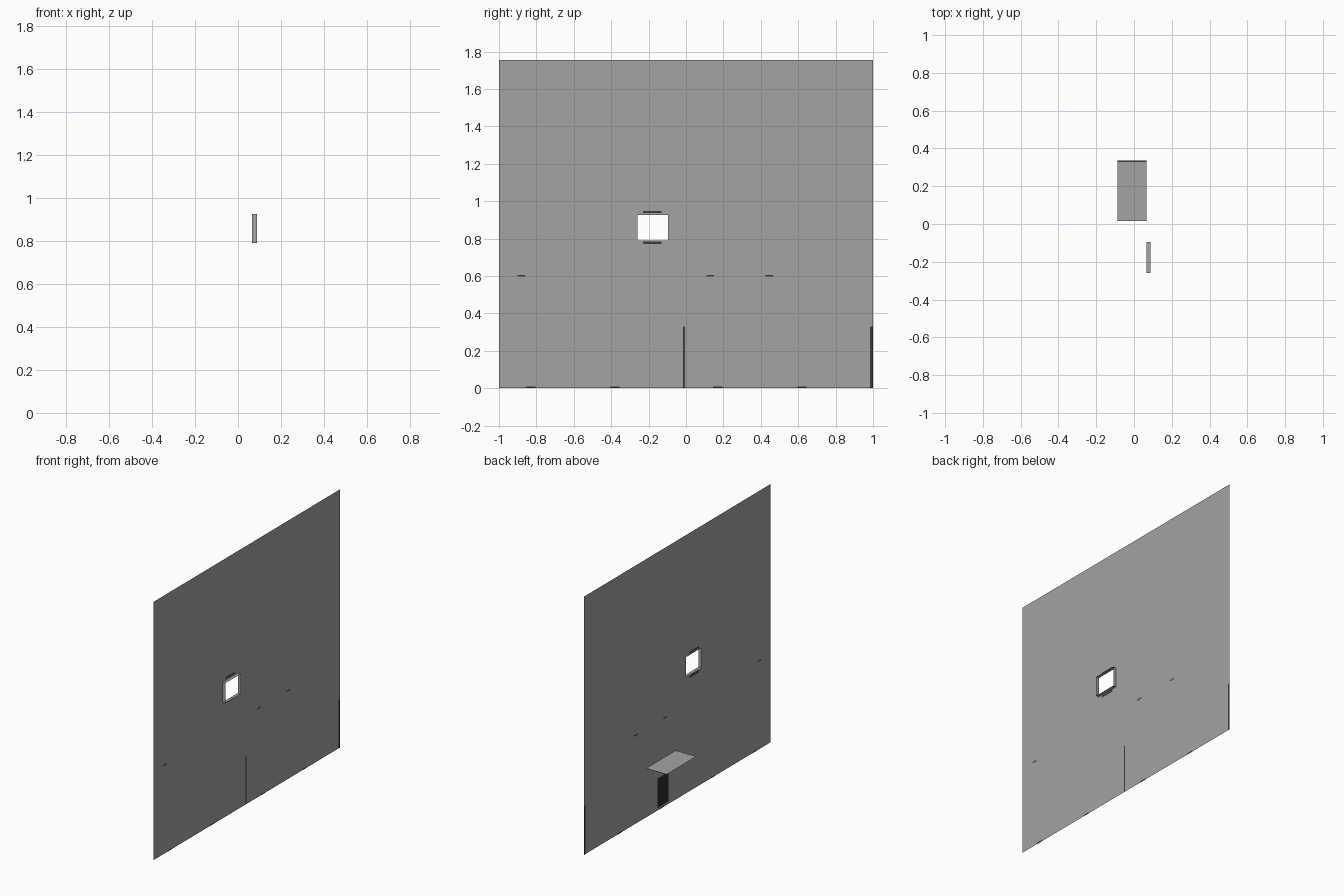
import bpy

if "Cube" in bpy.data.objects:
    bpy.data.objects.remove(bpy.data.objects["Cube"])


def material(name, rgb):
    m = bpy.data.materials.new(name)
    m.diffuse_color = (*rgb, 1)
    m.use_nodes = True
    m.node_tree.nodes["Principled BSDF"].inputs["Base Color"].default_value = m.diffuse_color
    return m


grey = material("plaster grey", (0.36, 0.37, 0.36))
dark = material("dark stain", (0.045, 0.045, 0.045))
black = material("door black", (0.025, 0.025, 0.025))

WALL_X = 0.066    # wall sheet
FRAME_X = 0.088   # outer rim of the window sleeve


def sheets(name, quads, mat):
    """One object made of separate flat four-sided faces."""
    verts = [v for q in quads for v in q]
    faces = [tuple(range(4 * i, 4 * i + 4)) for i in range(len(quads))]
    me = bpy.data.meshes.new(name)
    me.from_pydata(verts, [], faces)
    me.materials.append(mat)
    ob = bpy.data.objects.new(name, me)
    bpy.context.collection.objects.link(ob)
    return ob


def upright(x, y0, y1, z0, z1):
    return [(x, y0, z0), (x, y1, z0), (x, y1, z1), (x, y0, z1)]


def level(z, x0, x1, y0, y1):
    return [(x0, y0, z), (x1, y0, z), (x1, y1, z), (x0, y1, z)]


def both_sides(y0, y1, z0, z1):
    return [upright(WALL_X + 0.001, y0, y1, z0, z1),
            upright(WALL_X - 0.001, y0, y1, z0, z1)[::-1]]


# Wall sheet around the window opening
WY0, WY1, WZ0, WZ1, TOP = -0.26, -0.095, 0.79, 0.925, 1.755
sheets("wall", [
    upright(WALL_X, -1, WY0, 0, TOP), upright(WALL_X, WY1, 1, 0, TOP),
    upright(WALL_X, WY0, WY1, 0, WZ0), upright(WALL_X, WY0, WY1, WZ1, TOP)], grey)

# Open window sleeve standing out from the wall
rim = [(WY0, WZ0), (WY1, WZ0), (WY1, WZ1), (WY0, WZ1)]
sheets("window_sleeve", [
    [(WALL_X, *a), (FRAME_X, *a), (FRAME_X, *b), (WALL_X, *b)]
    for a, b in zip(rim, rim[1:] + rim[:1])], grey)

# Canopy over the door, with a dark outer edge
sheets("canopy", [level(0.333, -0.088, WALL_X, 0.015, 0.329)], grey)
sheets("canopy_edge", [level(0.333, -0.088, WALL_X, 0.329, 0.335)], dark)

# Door leaf and its side panel
sheets("door", [upright(WALL_X - 0.004, 0.10, 0.22, 0.02, 0.22)[::-1]], black)
sheets("door_side_panel", [upright(WALL_X - 0.004, 0.035, 0.10, 0.01, 0.22)[::-1]], grey)

# Dark vertical seams low on the wall
sheets("wall_end_seam", both_sides(0.985, 1.0, 0, 0.33), dark)
sheets("wall_middle_seam", [upright(WALL_X + 0.001, -0.015, -0.006, 0, 0.33)], dark)

# Small stains around the window, on the wall and along the ground
stains = [(-0.23, -0.13, 0.936, 0.948), (-0.23, -0.13, 0.77, 0.785)]
stains += [(y - 0.02, y + 0.02, 0.597, 0.606) for y in (-0.88, 0.13, 0.445)]
stains += [(y - 0.025, y + 0.025, 0, 0.008) for y in (-0.83, -0.38, 0.17, 0.62)]
sheets("wall_stains", [q for s in stains for q in both_sides(*s)], dark)
